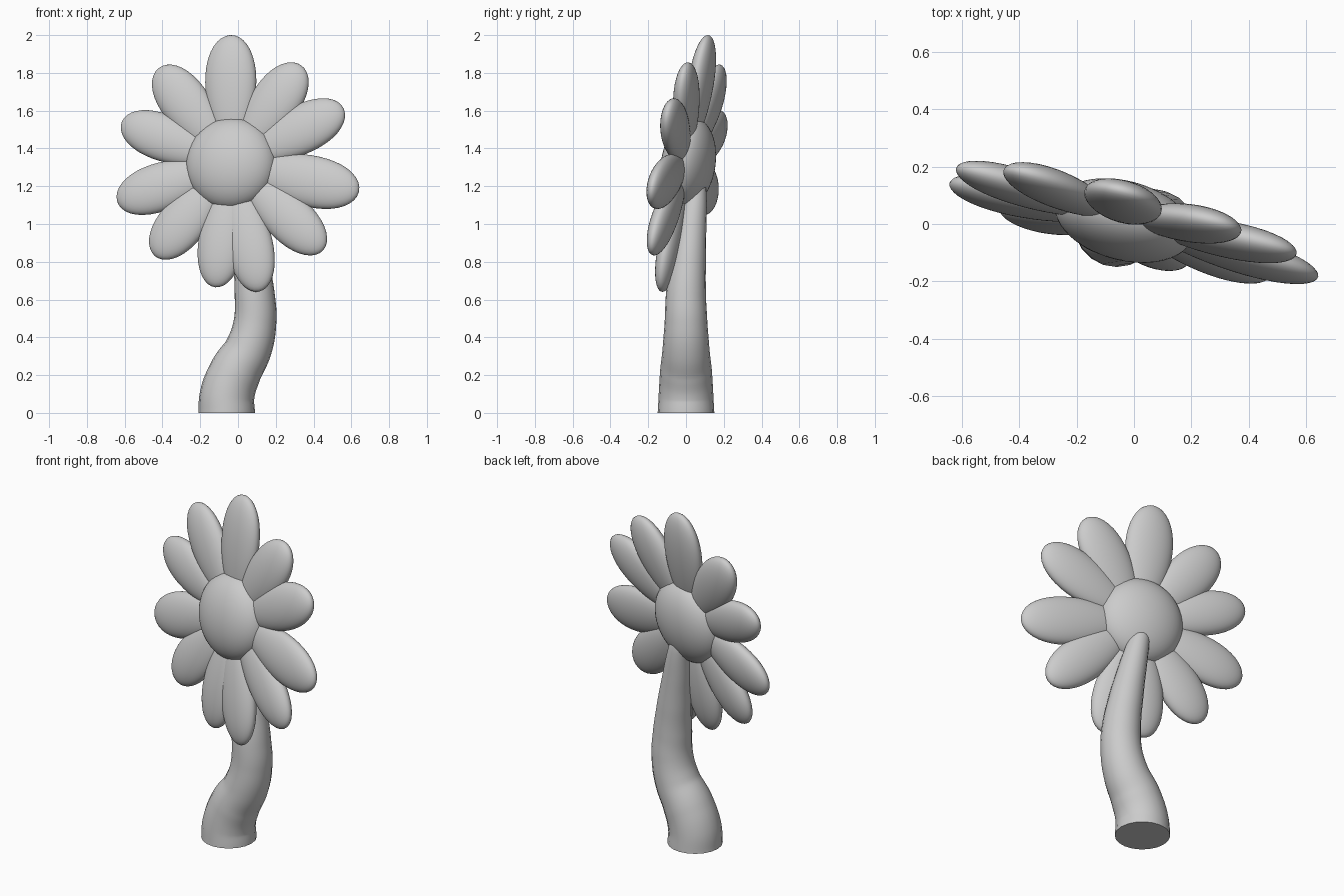
import bpy
from mathutils import Vector, Matrix

if "Cube" in bpy.data.objects:
    bpy.data.objects.remove(bpy.data.objects["Cube"])

# Flower head plane: leans back at the top, turned towards its right
CENTRE = Vector((-0.035, 0.012, 1.32))
SLOPE_X, SLOPE_Z = -0.26, 0.155
NORMAL = Vector((SLOPE_X, -1, SLOPE_Z)).normalized()


def on_plane(x, z):
    return Vector((x, CENTRE.y + SLOPE_X * (x - CENTRE.x) + SLOPE_Z * (z - CENTRE.z), z))


def egg(name, centre, along, length, width, thick, taper):
    """Egg-shaped ellipsoid lying in the head plane, wider towards its tip."""
    bpy.ops.mesh.primitive_uv_sphere_add(segments=40, ring_count=24)
    ob = bpy.context.object
    ob.name = name
    side = NORMAL.cross(along).normalized()
    frame = Matrix((along, side, NORMAL)).transposed()
    for v in ob.data.vertices:
        u = v.co.x
        grow = 1 + taper * u
        v.co = centre + frame @ Vector((u * length, v.co.y * width * grow, v.co.z * thick * grow))
    ob.data.update()
    bpy.ops.object.shade_smooth()
    return ob


# Domed centre
right = (on_plane(1, CENTRE.z) - CENTRE).normalized()
egg("flower_centre", CENTRE, right, 0.245, 0.245, 0.135, 0)

# Petals: tip x, tip z, half width
petals = [(-0.04, 2.0, 0.137), (0.335, 1.84, 0.132), (0.56, 1.61, 0.13),
          (0.64, 1.17, 0.135), (0.45, 0.86, 0.125), (0.115, 0.643, 0.125),
          (-0.12, 0.665, 0.122), (-0.44, 0.83, 0.128), (-0.64, 1.12, 0.128),
          (-0.615, 1.54, 0.122), (-0.42, 1.825, 0.128)]
for i, (x, z, width) in enumerate(petals):
    spoke = on_plane(x, z) - CENTRE
    reach = spoke.length
    spoke.normalize()
    half = (reach - 0.10) / 2
    egg(f"petal_{i + 1}", CENTRE + spoke * (reach - half), spoke, half, width, 0.06, 0.17)

# Curved, tapering stem: x, y, z, radius
path = [(-0.06, 0, 0.0, 0.150), (-0.058, 0, 0.09, 0.145), (-0.015, 0, 0.215, 0.138),
        (0.055, 0, 0.34, 0.124), (0.09, 0, 0.48, 0.113), (0.088, 0, 0.63, 0.106),
        (0.068, 0.012, 0.80, 0.094), (0.04, 0.03, 0.98, 0.078), (0.005, 0.05, 1.18, 0.058),
        (-0.02, 0.045, 1.28, 0.035)]
curve = bpy.data.curves.new("stem", 'CURVE')
curve.dimensions = '3D'
curve.bevel_depth = 1.0
curve.bevel_resolution = 8
curve.resolution_u = 8
curve.use_fill_caps = True
spline = curve.splines.new('BEZIER')
spline.bezier_points.add(len(path) - 1)
for p, (x, y, z, r) in zip(spline.bezier_points, path):
    p.co = (x, y, z)
    p.radius = r
    p.handle_left_type = p.handle_right_type = 'AUTO'
# Keep the foot flat on the ground
foot = spline.bezier_points[0]
foot.handle_left_type = foot.handle_right_type = 'FREE'
foot.handle_left = (-0.06, 0, -0.03)
foot.handle_right = (-0.06, 0, 0.03)
stem = bpy.data.objects.new("stem", curve)
bpy.context.collection.objects.link(stem)
bpy.ops.object.select_all(action='DESELECT')
stem.select_set(True)
bpy.context.view_layer.objects.active = stem
bpy.ops.object.convert(target='MESH')
bpy.ops.object.shade_smooth_by_angle()
